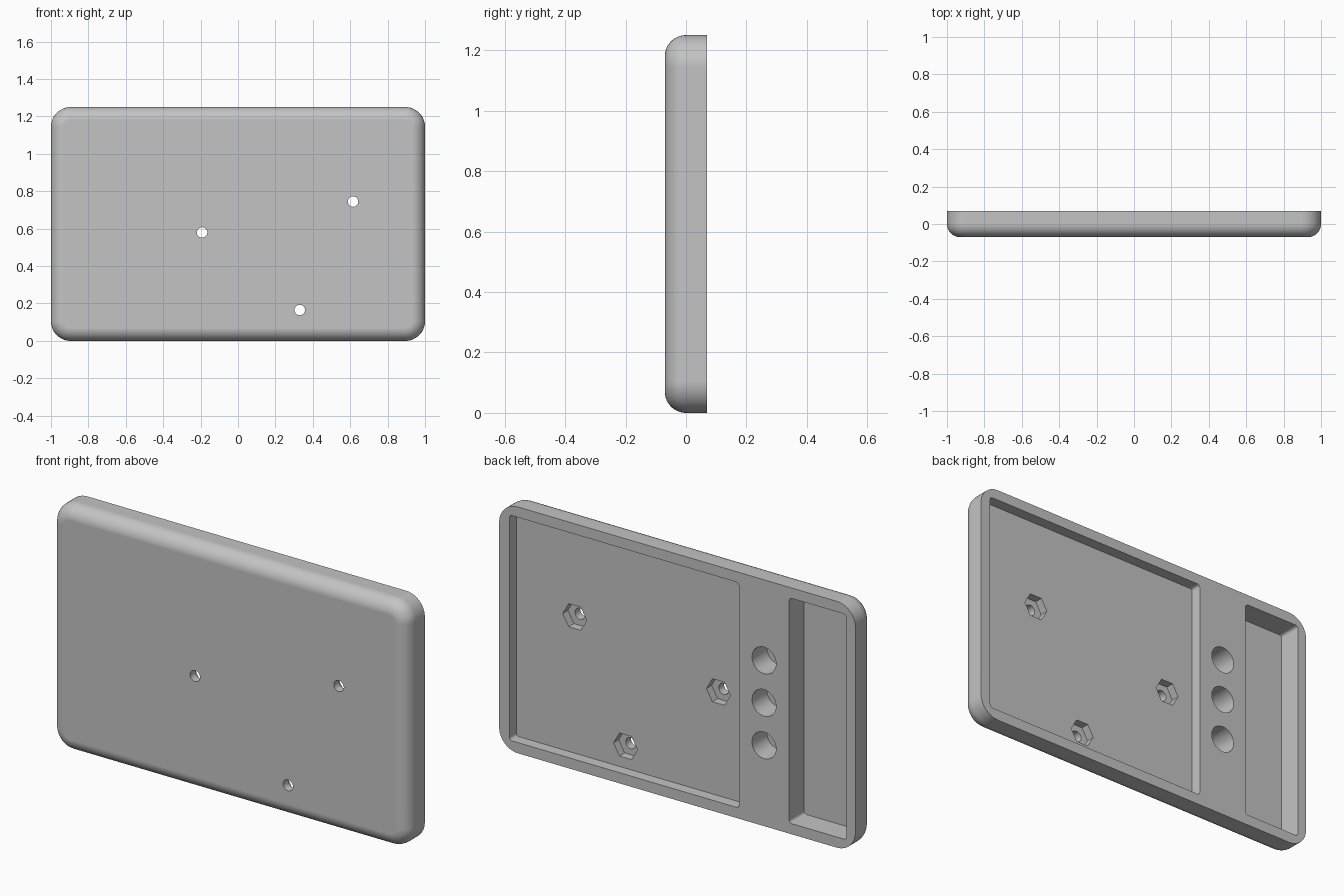
import bpy
import bmesh
from math import sin, cos, pi

W, H, HALF_T = 1.0, 1.25, 0.07      # half width, height, half thickness
CORNER, FILLET = 0.105, 0.07
POCKET_FLOOR, DEEP_FLOOR, HEX_FLOOR = 0.014, -0.05, -0.028
OUT = 0.2                           # cutters reach past the faces

cube = bpy.data.objects.get("Cube")
if cube:
    bpy.data.objects.remove(cube, do_unlink=True)

grey = bpy.data.materials.new("plain grey")
grey.use_nodes = True
colour = (0.55, 0.55, 0.55, 1)
grey.diffuse_color = colour
for node in grey.node_tree.nodes:
    if node.type == "BSDF_PRINCIPLED":
        node.inputs["Base Color"].default_value = colour


def rounded_rect(x0, x1, z0, z1, r, steps):
    """Counter-clockwise outline in x and z."""
    corners = [(x1 - r, z1 - r), (x0 + r, z1 - r), (x0 + r, z0 + r), (x1 - r, z0 + r)]
    return [(cx + r * cos((q + i / steps) * pi / 2), cz + r * sin((q + i / steps) * pi / 2))
            for q, (cx, cz) in enumerate(corners) for i in range(steps + 1)]


def polygon(x, z, r, sides):
    return [(x + r * cos(2 * pi * i / sides), z + r * sin(2 * pi * i / sides))
            for i in range(sides)]


def loft(name, layers):
    """Closed solid through (y, outline) layers."""
    bm = bmesh.new()
    rings = [[bm.verts.new((x, y, z)) for x, z in outline] for y, outline in layers]
    for a, b in zip(rings, rings[1:]):
        for i in range(len(a)):
            j = (i + 1) % len(a)
            bm.faces.new((a[i], a[j], b[j], b[i]))
    bm.faces.new(rings[0])
    bm.faces.new(rings[-1])
    bmesh.ops.recalc_face_normals(bm, faces=bm.faces)
    mesh = bpy.data.meshes.new(name)
    bm.to_mesh(mesh)
    bm.free()
    mesh.materials.append(grey)
    obj = bpy.data.objects.new(name, mesh)
    bpy.context.collection.objects.link(obj)
    return obj


# Body: rounded plate with a fillet around the front face
layers = []
for i in range(13):
    a = i / 12 * pi / 2
    inset = FILLET * (1 - sin(a))
    layers.append((-HALF_T + FILLET * (1 - cos(a)),
                   rounded_rect(-W + inset, W - inset, inset, H - inset, CORNER - inset, 12)))
layers.append((HALF_T, rounded_rect(-W, W, 0, H, CORNER, 12)))
body = loft("cover_plate", layers)
bpy.context.view_layer.objects.active = body
body.select_set(True)


def cut(name, outline, floor):
    """Cut an outline into the body from the back down to the floor."""
    cutter = loft(name, [(floor, outline), (OUT, outline)])
    cutter.hide_render = True
    mod = body.modifiers.new(name, "BOOLEAN")
    mod.operation = "DIFFERENCE"
    mod.solver = "EXACT"
    mod.object = cutter
    bpy.ops.object.modifier_apply(modifier=name)
    bpy.data.objects.remove(cutter, do_unlink=True)


# Wide shallow pocket and narrow deep pocket
cut("wide_pocket", rounded_rect(-0.346, 0.943, 0.054, 1.197, 0.015, 4), POCKET_FLOOR)
cut("narrow_pocket", rounded_rect(-0.95, -0.628, 0.054, 1.197, 0.015, 4), DEEP_FLOOR)

# Row of three blind round holes
for i in range(3):
    cut("round_hole", polygon(-0.487, 0.41 + 0.2155 * i, 0.0675, 40), DEEP_FLOOR)

# Hexagonal nut recesses with screw holes through the front
for x, z in [(-0.192, 0.58), (0.33, 0.165), (0.615, 0.745)]:
    cut("nut_recess", polygon(x, z, 0.0675, 6), HEX_FLOOR)
    cut("screw_hole", polygon(x, z, 0.028, 28), -OUT)

# Smooth the fillets, keep cut edges crisp and flat faces flat
bpy.ops.object.shade_smooth_by_angle(angle=pi / 6)
weighted = body.modifiers.new("flat_faces", "WEIGHTED_NORMAL")
weighted.keep_sharp = True
